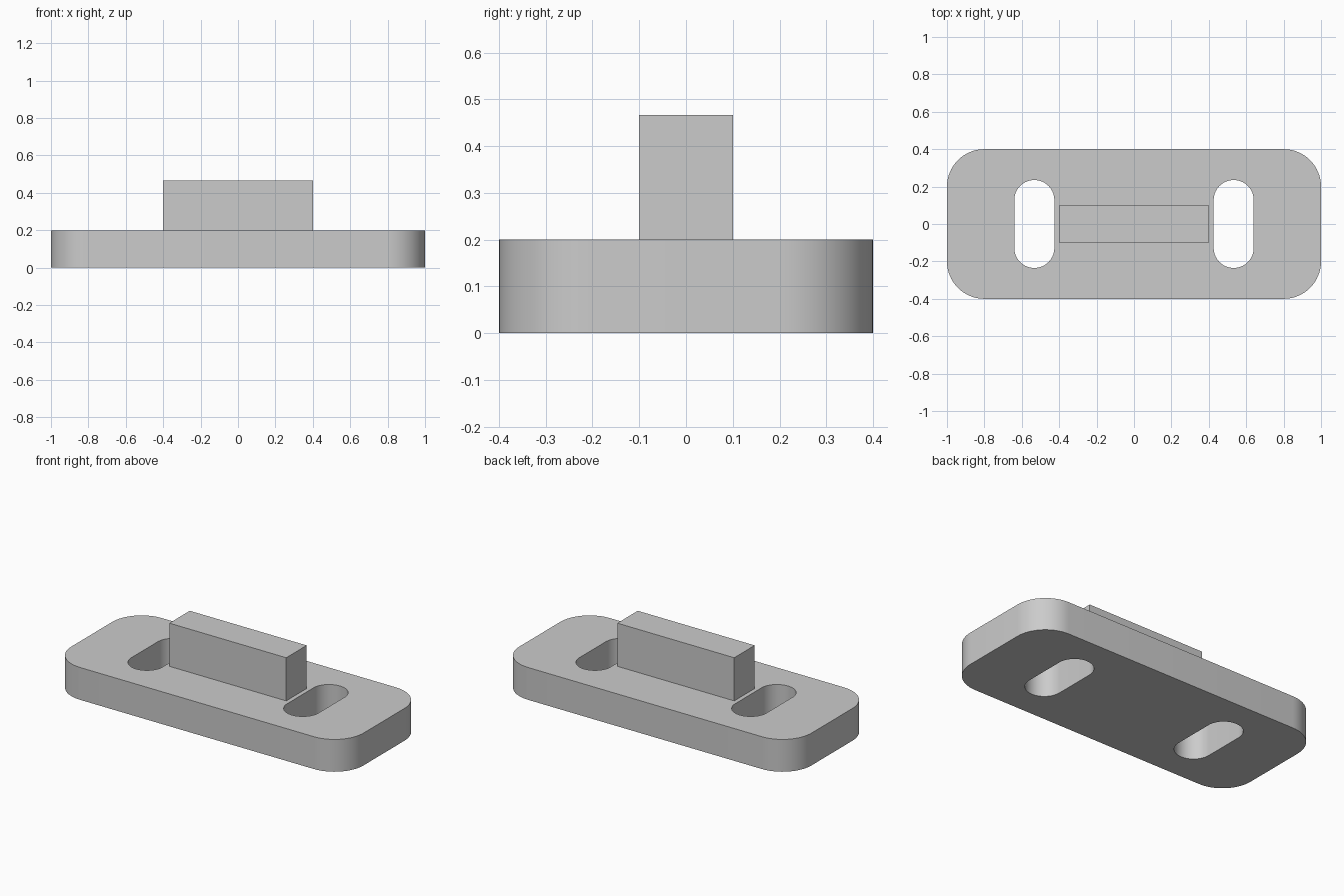
import bpy, bmesh
from math import radians, cos, sin
from mathutils import Vector

if "Cube" in bpy.data.objects:
    bpy.data.objects.remove(bpy.data.objects["Cube"], do_unlink=True)

PLATE_HEIGHT = 0.2
RIB_TOP = 0.467

grey = bpy.data.materials.new("plain grey")
grey.use_nodes = True
colour = (0.6, 0.6, 0.6, 1)
grey.diffuse_color = colour
grey.node_tree.nodes["Principled BSDF"].inputs["Base Color"].default_value = colour


def rounded_outline(bm, cx, half_x, half_y, radius, steps=16):
    """Add a closed loop of edges: a rectangle with round corners."""
    verts = []
    corners = [(1, 1), (-1, 1), (-1, -1), (1, -1)]
    for i, (sx, sy) in enumerate(corners):
        for k in range(steps + 1):
            a = radians(90 * (i + k / steps))
            verts.append(bm.verts.new((
                cx + sx * (half_x - radius) + radius * cos(a),
                sy * (half_y - radius) + radius * sin(a), 0)))
    bmesh.ops.remove_doubles(bm, verts=verts, dist=0.0001)
    verts = [v for v in verts if v.is_valid]
    return [bm.edges.new((v, verts[i - 1])) for i, v in enumerate(verts)]


def finish(bm, name):
    mesh = bpy.data.meshes.new(name)
    bm.to_mesh(mesh)
    bm.free()
    mesh.materials.append(grey)
    obj = bpy.data.objects.new(name, mesh)
    bpy.context.collection.objects.link(obj)
    return obj


# Base plate: rounded outline with two slots, thickened upwards
bm = bmesh.new()
edges = rounded_outline(bm, 0, 1.0, 0.4, 0.2)
for side in (-1, 1):
    edges += rounded_outline(bm, side * 0.533, 0.107, 0.235, 0.107)
bmesh.ops.triangle_fill(bm, edges=edges, use_beauty=True, normal=Vector((0, 0, 1)))
for face in bm.faces:
    face.normal_update()
    if face.normal.z < 0:
        face.normal_flip()
plate = finish(bm, "base_plate")
solid = plate.modifiers.new("thickness", 'SOLIDIFY')
solid.thickness = PLATE_HEIGHT
solid.offset = 1
bpy.context.view_layer.objects.active = plate
plate.select_set(True)
bpy.ops.object.modifier_apply(modifier=solid.name)
bpy.ops.object.shade_smooth_by_angle(angle=radians(30))

# Upright rib standing on the plate
bm = bmesh.new()
bmesh.ops.create_cube(bm, size=1)
rib_height = RIB_TOP - PLATE_HEIGHT
bmesh.ops.scale(bm, verts=bm.verts, vec=(0.8, 0.2, rib_height))
bmesh.ops.translate(bm, verts=bm.verts, vec=(0, 0, PLATE_HEIGHT + rib_height / 2))
finish(bm, "centre_rib")
